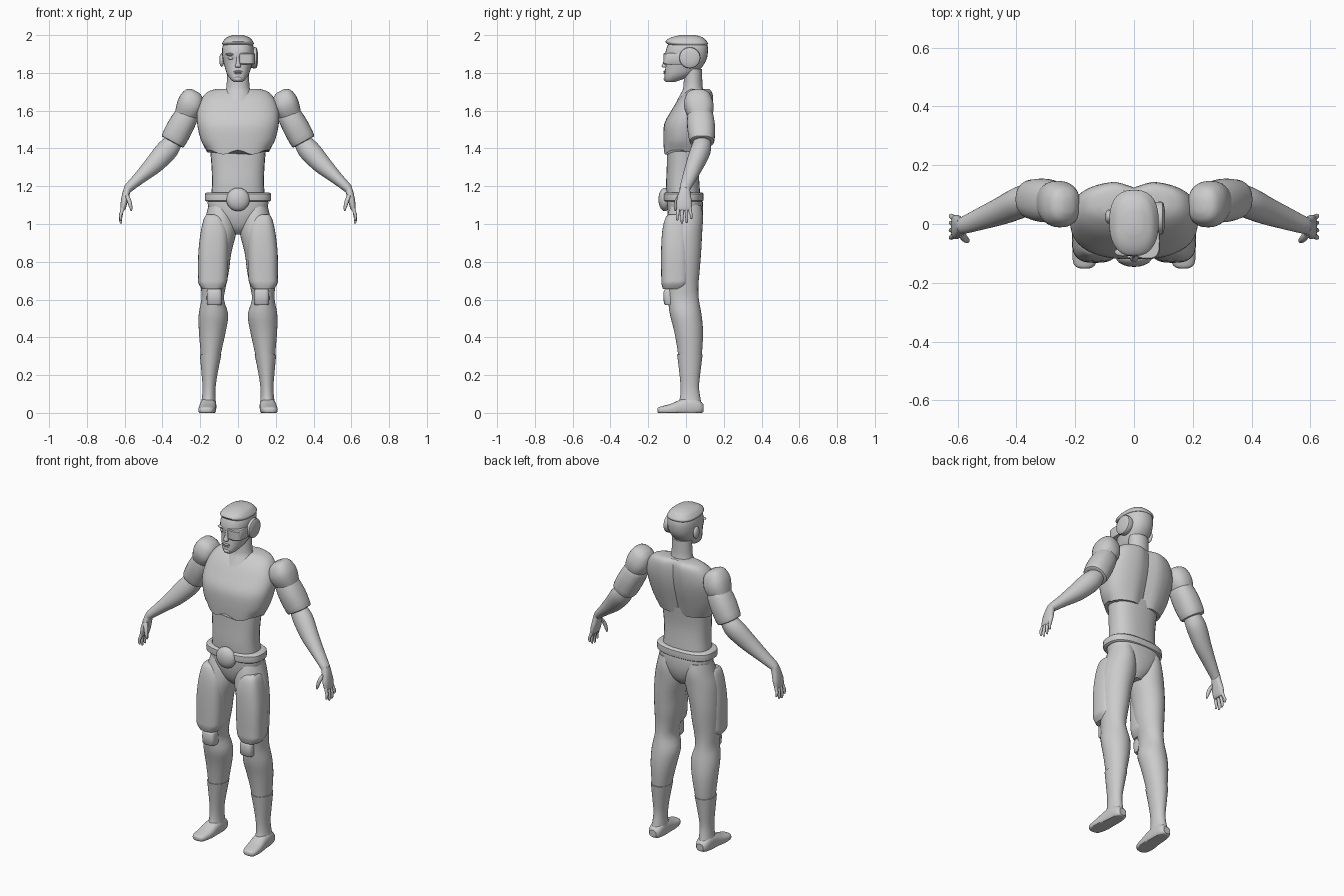
import bpy, bmesh, math
from mathutils import Vector

X, Y, Z = Vector((1, 0, 0)), Vector((0, 1, 0)), Vector((0, 0, 1))
grey = bpy.data.materials.new("plain grey")
grey.diffuse_color = (0.6, 0.6, 0.6, 1)


def finish(name, bm, mirror=False, angle=35):
    bmesh.ops.recalc_face_normals(bm, faces=bm.faces)
    me = bpy.data.meshes.new(name)
    bm.to_mesh(me)
    bm.free()
    me.materials.append(grey)
    ob = bpy.data.objects.new(name, me)
    bpy.context.collection.objects.link(ob)
    bpy.ops.object.select_all(action='DESELECT')
    ob.select_set(True)
    bpy.context.view_layer.objects.active = ob
    bpy.ops.object.shade_smooth_by_angle(angle=math.radians(angle))
    if mirror:
        ob.modifiers.new("mirror", 'MIRROR')
    return ob


def smooth_rings(rings, steps):
    """Catmull-Rom interpolation between cross-sections (centre xyz, two radii)."""
    out = []
    for i in range(len(rings) - 1):
        q = [rings[max(i - 1, 0)], rings[i], rings[i + 1], rings[min(i + 2, len(rings) - 1)]]
        for s in range(steps):
            t = s / steps
            out.append([0.5 * (2 * b + (c - a) * t + (2 * a - 5 * b + 4 * c - d) * t * t
                               + (3 * b - a - 3 * c + d) * t ** 3) for a, b, c, d in zip(*q)])
    return out + [rings[-1]]


def loft(name, rings, u=X, v=Y, p=2.0, n=28, steps=3, mirror=False, shape=None):
    """Skin superelliptic cross-sections lying in the u, v plane."""
    bm = bmesh.new()
    loops = []
    for x, y, z, a, b in smooth_rings(rings, steps):
        loop = []
        for k in range(n):
            t = 2 * math.pi * k / n
            c, s = math.cos(t), math.sin(t)
            co = (Vector((x, y, z))
                  + u * (max(a, 0.002) * math.copysign(abs(c) ** (2 / p), c))
                  + v * (max(b, 0.002) * math.copysign(abs(s) ** (2 / p), s)))
            loop.append(bm.verts.new(shape(co) if shape else co))
        loops.append(loop)
    for l0, l1 in zip(loops, loops[1:]):
        for k in range(n):
            bm.faces.new((l0[k], l0[(k + 1) % n], l1[(k + 1) % n], l1[k]))
    bm.faces.new(loops[0])
    bm.faces.new(loops[-1])
    return finish(name, bm, mirror)


def body(rows):
    """Rows of z, centre x, half width, front y, back y."""
    return [(cx, (f + b) / 2, z, rx, (b - f) / 2) for z, cx, rx, f, b in rows]


def ellipsoid(name, centre, radii, mirror=False):
    bm = bmesh.new()
    bmesh.ops.create_uvsphere(bm, u_segments=20, v_segments=12, radius=1)
    for w in bm.verts:
        w.co = Vector(a * r + c for a, r, c in zip(w.co, radii, centre))
    return finish(name, bm, mirror)


# Torso
def chest_shape(co):
    if co.y > 0.04:  # spine crease
        co.y -= 0.022 * max(0, 1 - abs(co.x) / 0.06)
    if co.z < 1.4 and co.y < 0:  # arched lower edge of the chest plate
        co.z += 0.012 * math.cos(co.x * 40)
    return co


loft("chest_armour", body([
    (1.38, 0, .165, -.117, .085), (1.45, 0, .198, -.12, .105), (1.53, 0, .216, -.115, .128),
    (1.60, 0, .216, -.078, .142), (1.66, 0, .195, -.04, .146), (1.70, 0, .16, 0, .14),
    (1.716, 0, .11, .025, .125)]), p=2.5, n=48, shape=chest_shape)
loft("abdomen", body([
    (1.08, 0, .15, -.095, .08), (1.2, 0, .138, -.105, .072), (1.3, 0, .14, -.102, .068),
    (1.42, 0, .15, -.10, .08)]), p=2.5)
loft("pelvis", body([
    (.945, 0, .03, -.04, .04), (.98, 0, .075, -.075, .07), (1.04, 0, .135, -.095, .088),
    (1.10, 0, .16, -.10, .09), (1.14, 0, .155, -.10, .085)]), p=2.4)
loft("belt", body([
    (1.118, 0, .16, -.105, .08), (1.124, 0, .174, -.118, .092), (1.16, 0, .174, -.118, .092),
    (1.168, 0, .16, -.105, .08)]), p=2.6, steps=2, n=40)
ellipsoid("buckle", (0, -.112, 1.13), (.062, .034, .062))
loft("neck", body([
    (1.65, 0, .08, -.05, .08), (1.69, 0, .074, -.028, .10), (1.725, 0, .061, -.014, .088),
    (1.82, 0, .058, -.01, .085)]))

# Head
loft("head", body([
    (1.752, 0, .022, -.105, -.06), (1.765, 0, .038, -.113, -.02), (1.79, 0, .056, -.113, .035),
    (1.82, 0, .067, -.11, .075), (1.86, 0, .078, -.106, .104), (1.90, 0, .084, -.11, .115),
    (1.94, 0, .082, -.10, .115), (1.97, 0, .068, -.08, .10), (1.99, 0, .04, -.04, .07)]), p=2.3)
loft("hair", body([
    (1.948, 0, .08, -.09, .112), (1.957, 0, .084, -.104, .116), (1.97, 0, .077, -.107, .108),
    (1.988, 0, .06, -.078, .088), (2.0, 0, .026, -.03, .05)]), p=2.5)
loft("nose", body([(1.828, 0, .01, -.122, -.1), (1.836, 0, .015, -.129, -.1),
                   (1.86, 0, .009, -.119, -.1), (1.89, 0, .007, -.112, -.1)]), n=12)
for part, z, w, h in (("upper_lip", 1.807, .024, .005), ("lower_lip", 1.798, .02, .005)):
    ellipsoid(part, (0, -.112, z), (w, .007, h))
ellipsoid("chin", (0, -.105, 1.768), (.022, .013, .014))
ellipsoid("eye", (-.036, -.094, 1.878), (.017, .012, .009))
ellipsoid("brow", (-.038, -.096, 1.898), (.028, .014, .007))
ellipsoid("ear", (-.086, .025, 1.868), (.013, .024, .036))
loft("visor", body([(1.845, .044, .042, -.116, 0), (1.85, .044, .045, -.12, 0),
                    (1.90, .044, .045, -.12, 0), (1.905, .044, .042, -.116, 0)]), p=3.2, steps=1)
loft("ear_disc", [(.07, .02, 1.88, .054, .054), (.092, .02, 1.88, .056, .056),
                  (.101, .02, 1.88, .048, .048), (.106, .02, 1.88, .02, .02)],
     u=Y, v=Z, steps=2)

# Legs
loft("leg", body([
    (1.10, .095, .06, -.08, .08), (1.04, .093, .078, -.10, .09), (.96, .10, .092, -.112, .086),
    (.85, .118, .083, -.118, .08), (.75, .124, .076, -.112, .072), (.67, .13, .066, -.10, .065),
    (.60, .134, .06, -.095, .068), (.52, .13, .078, -.085, .082), (.43, .136, .071, -.062, .09),
    (.31, .144, .053, -.042, .084), (.15, .151, .033, -.026, .066), (.04, .157, .035, -.03, .08)]),
    mirror=True, n=32)
loft("thigh_plate", body([
    (1.05, .135, .03, -.09, -.02), (1.03, .13, .05, -.11, .0), (.96, .125, .072, -.126, .015),
    (.85, .13, .08, -.132, .02), (.72, .133, .078, -.131, .02), (.685, .135, .074, -.13, .015),
    (.655, .135, .055, -.122, -.0)]), p=2.8, n=32, mirror=True)
loft("knee_pad", body([
    (.57, .125, .032, -.105, -.04), (.58, .125, .04, -.117, -.04), (.64, .125, .04, -.119, -.04),
    (.655, .125, .034, -.108, -.04)]), p=3.5, steps=2, mirror=True)
loft("boot_shaft", body([
    (.31, .145, .057, -.047, .088), (.22, .150, .044, -.036, .077), (.14, .153, .035, -.029, .069),
    (.08, .155, .036, -.032, .076), (.04, .157, .042, -.045, .085)]), mirror=True)


def flat_sole(co):
    co.z = max(co.z, 0.0)
    return co


loft("foot", [
    (.156, .092, .025, .022, .02), (.156, .075, .028, .036, .036), (.157, .035, .034, .042, .05),
    (.159, -.02, .028, .044, .046), (.163, -.075, .018, .046, .032), (.167, -.125, .014, .041, .022),
    (.168, -.145, .014, .03, .016), (.168, -.152, .014, .012, .008)],
    u=X, v=Z, p=2.5, mirror=True, shape=flat_sole)

# Arms
down = Vector((.48, 0, -.88))
across = Vector((.88, 0, .48))
loft("shoulder", [
    (.222, .065, 1.703, .02, .025), (.23, .065, 1.687, .052, .058), (.247, .066, 1.645, .069, .077),
    (.265, .07, 1.605, .067, .076), (.285, .075, 1.565, .055, .06)],
    u=across, p=2.4, mirror=True)
loft("upper_arm_plate", [
    (.262, .075, 1.592, .05, .058), (.27, .076, 1.578, .062, .068), (.305, .08, 1.515, .069, .074),
    (.342, .084, 1.445, .067, .067), (.348, .084, 1.434, .057, .057)],
    u=across, p=2.3, mirror=True)
fore = Vector((.225, -.09, -.225)).normalized()
lift = Vector((1, 0, 1)).normalized()
loft("forearm", [
    (.33, .088, 1.445, .042, .046), (.36, .083, 1.408, .055, .052), (.395, .07, 1.37, .057, .053),
    (.45, .045, 1.31, .049, .047), (.52, .018, 1.245, .034, .038), (.575, -.003, 1.195, .025, .03),
    (.588, -.007, 1.18, .022, .028)],
    u=lift, v=fore.cross(lift), mirror=True)

# Hands
loft("palm", [
    (.583, -.004, 1.195, .02, .025), (.593, -.008, 1.16, .02, .032), (.603, -.01, 1.115, .018, .041),
    (.609, -.01, 1.08, .014, .039), (.611, -.01, 1.07, .008, .034)], p=2.5, mirror=True)
for name, y, tip in (("index_finger", -.039, 1.018), ("middle_finger", -.019, 1.002),
                     ("ring_finger", .001, 1.006), ("little_finger", .02, 1.026)):
    spread = (y + .01) * .25
    loft(name, [(.608, y, 1.09, .01, .009), (.617, y + spread / 2, 1.06, .0095, .009),
                (.622, y + spread, tip + .025, .008, .0075),
                (.620, y + spread, tip + .005, .006, .006), (.619, y + spread, tip, .002, .002)],
         n=12, mirror=True)
loft("thumb", [(.59, -.03, 1.155, .012, .014), (.577, -.048, 1.125, .012, .012),
               (.568, -.056, 1.09, .009, .009), (.564, -.057, 1.068, .003, .003)], n=12, mirror=True)
